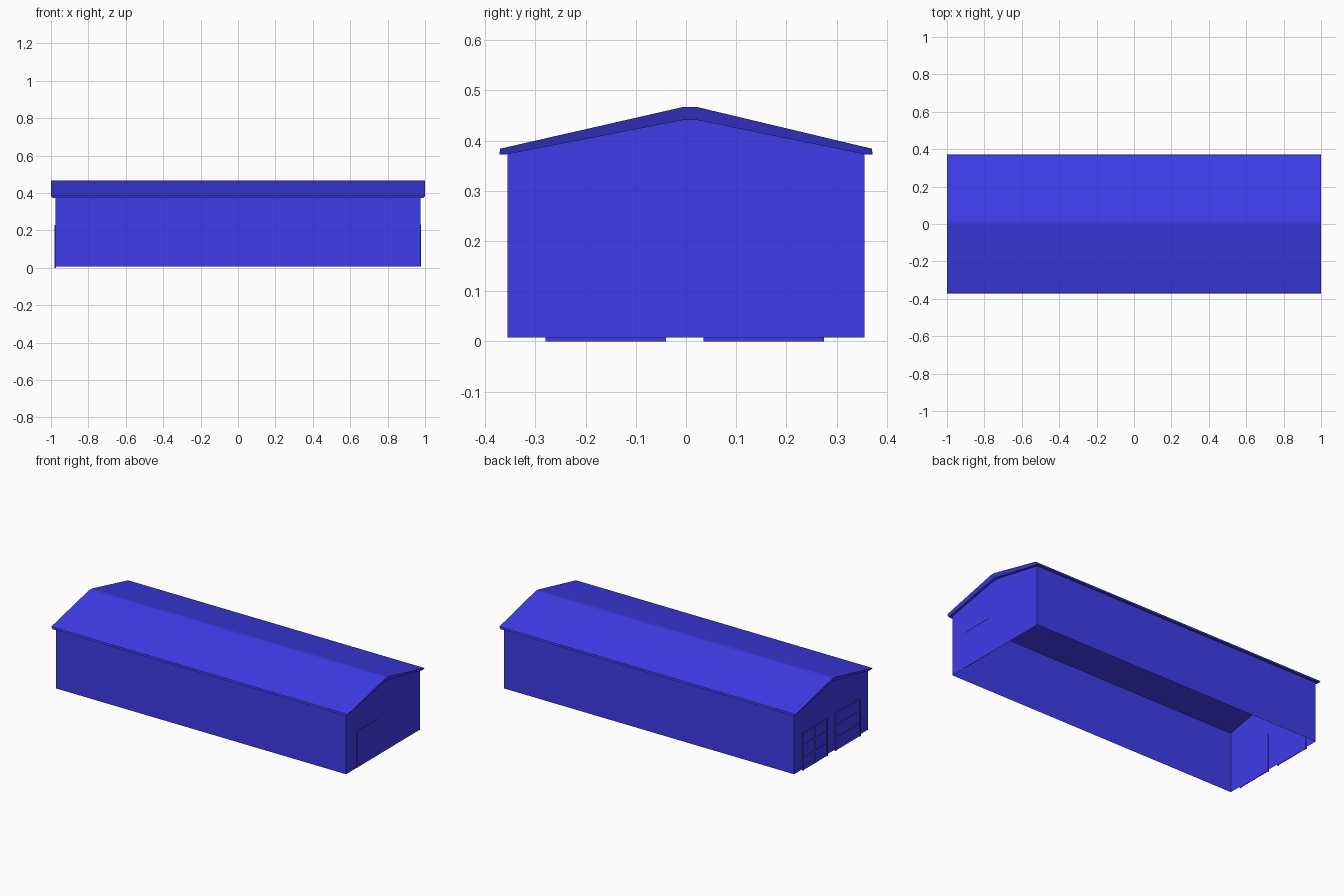
import bpy
import bmesh
from math import radians

if "Cube" in bpy.data.objects:
    bpy.data.objects.remove(bpy.data.objects["Cube"])

blue = bpy.data.materials.new("blue_paint")
blue.diffuse_color = (0.05, 0.045, 0.83, 1)
blue.use_nodes = True
blue.node_tree.nodes["Principled BSDF"].inputs["Base Color"].default_value = blue.diffuse_color


def finish(name, bm):
    bmesh.ops.recalc_face_normals(bm, faces=bm.faces)
    mesh = bpy.data.meshes.new(name)
    bm.to_mesh(mesh)
    bm.free()
    mesh.materials.append(blue)
    ob = bpy.data.objects.new(name, mesh)
    bpy.context.collection.objects.link(ob)
    return ob


def box(bm, x, y, z):
    geo = bmesh.ops.create_cube(bm, size=1)
    for v in geo["verts"]:
        for i, (a, b) in enumerate((x, y, z)):
            v.co[i] = a if v.co[i] < 0 else b


def loft(name, ends, caps=False, skip=()):
    """Join two matching cross-sections, leaving out the listed sides."""
    bm = bmesh.new()
    a, b = [[bm.verts.new(p) for p in end] for end in ends]
    n = len(a)
    for i in range(n):
        if i not in skip:
            j = (i + 1) % n
            bm.faces.new((a[i], a[j], b[j], b[i]))
    if caps:
        bm.faces.new(a)
        bm.faces.new(b)
    return finish(name, bm)


# Wall shell: gabled ends and long sides, open underneath
wall = [(-0.355, 0.008), (-0.355, 0.374), (-0.006, 0.441),
        (0.022, 0.441), (0.355, 0.374), (0.355, 0.008)]
loft("walls", [[(x, y, z) for y, z in wall] for x in (-0.977, 0.977)],
     caps=True, skip=(1, 2, 3, 5))

# Roof slab: overhanging, with slightly slanted verge and eave boards
top = [(1, -0.370, 0.384), (1, -0.006, 0.467), (1, 0.022, 0.467), (1, 0.370, 0.384)]
under = [(0.99, 0.372, 0.372), (0.99, 0.355, 0.373), (0.992, 0.022, 0.441),
         (0.992, -0.006, 0.441), (0.99, -0.355, 0.373), (0.99, -0.372, 0.372)]
bm = bmesh.new()
left, right = [[bm.verts.new((s * x, y, z)) for x, y, z in top + under] for s in (-1, 1)]
count = len(left)
for i in range(count):
    j = (i + 1) % count
    bm.faces.new((left[i], left[j], right[j], right[i]))
for ring in (left, right):
    # End faces as strips between the upper and lower lines
    for q in ((0, 8, 9), (0, 1, 7, 8), (1, 2, 6, 7), (2, 3, 5, 6), (3, 4, 5)):
        bm.faces.new([ring[k] for k in q])
roof = finish("roof", bm)
bpy.context.view_layer.objects.active = roof
roof.select_set(True)
bpy.ops.object.shade_smooth_by_angle(angle=radians(30))
weighted = roof.modifiers.new("even_slopes", "WEIGHTED_NORMAL")
weighted.keep_sharp = True


def door(name, side, y0, y1, z0, z1, w, depth, rails=0, mullions=0):
    """Thin panel with a raised frame on an end wall (side is -1 or 1)."""
    def span(d):
        return sorted((side * 0.974, side * (0.977 + d)))
    bm = bmesh.new()
    box(bm, span(depth * 0.3), (y0 + w, y1 - w), (z0, z1 - w))
    finish(name + "_panel", bm)
    bm = bmesh.new()
    for y in (y0, y1 - w):
        box(bm, span(depth), (y, y + w), (z0, z1))
    box(bm, span(depth), (y0 + w, y1 - w), (z1 - w, z1))
    for i in range(rails):
        z = z0 + (z1 - z0) * (i + 1) / (rails + 1)
        box(bm, span(depth * 0.8), (y0 + w, y1 - w), (z - w / 2, z + w / 2))
    for i in range(mullions):
        y = y0 + (y1 - y0) * (i + 1) / (mullions + 1)
        box(bm, span(depth * 0.7), (y - w / 2, y + w / 2), (z0, z1 - w))
    finish(name + "_frame", bm)


# One plain door on the right end, two barred doors on the left end
door("right_door", 1, -0.253, -0.043, 0.008, 0.23, 0.005, 0.002)
door("left_door_a", -1, -0.28, -0.04, 0, 0.228, 0.008, 0.005, rails=2, mullions=1)
door("left_door_b", -1, 0.035, 0.275, 0, 0.228, 0.008, 0.005, rails=2, mullions=1)
